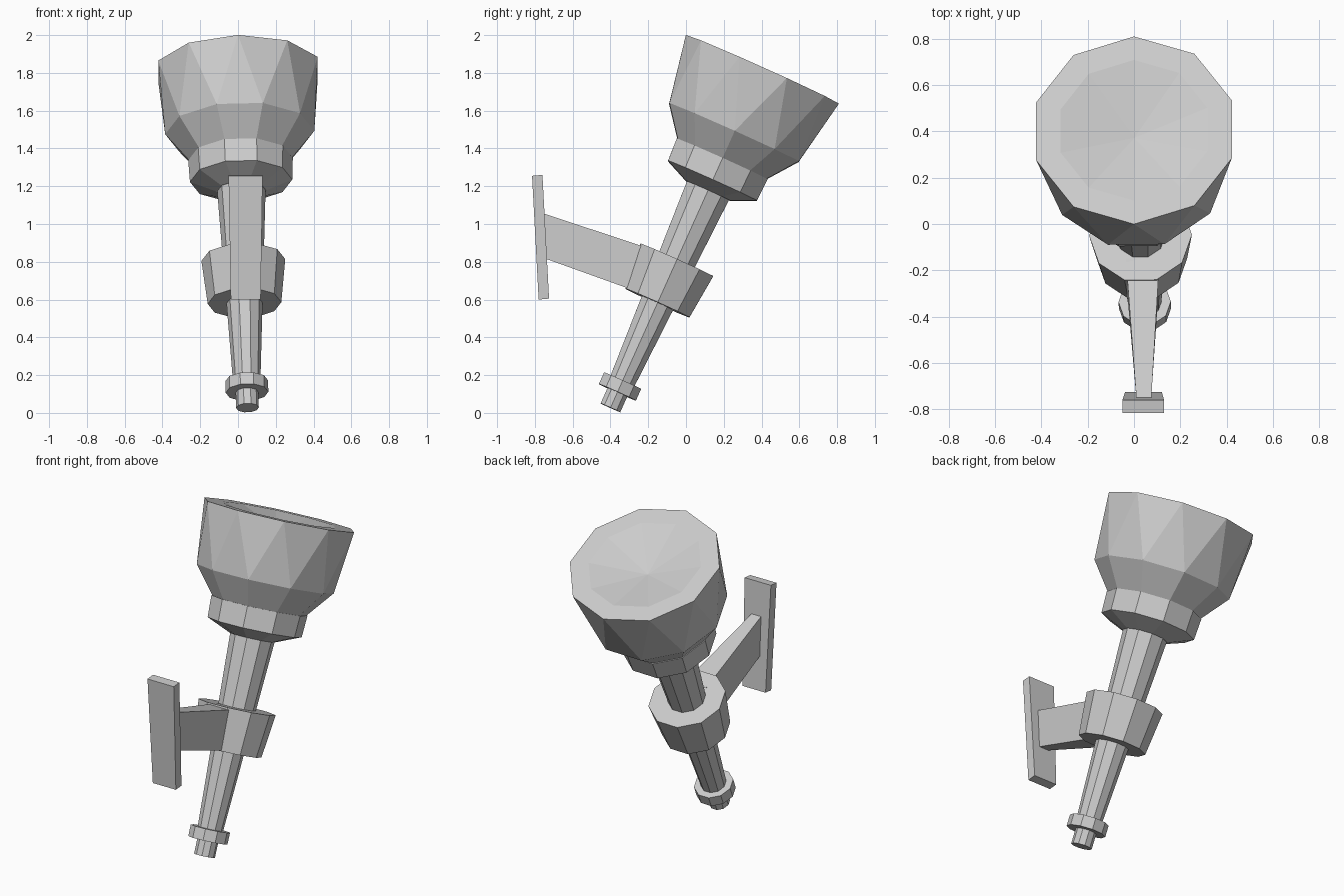
import bpy, bmesh, math
from mathutils import Vector

if "Cube" in bpy.data.objects:
    bpy.data.objects.remove(bpy.data.objects["Cube"])

# Leaning torch axis and its local frame
BASE = Vector((0.05, -0.40, 0.027))
TOP = Vector((0.0, 0.405, 1.82))
AXIS = (TOP - BASE).normalized()
SIDE = Vector((1, 0, 0))
SIDE = (SIDE - AXIS * SIDE.dot(AXIS)).normalized()
BACK = AXIS.cross(SIDE)
N = 10


def finish(name, bm):
    bmesh.ops.recalc_face_normals(bm, faces=bm.faces)
    mesh = bpy.data.meshes.new(name)
    bm.to_mesh(mesh)
    bm.free()
    ob = bpy.data.objects.new(name, mesh)
    bpy.context.collection.objects.link(ob)
    return ob


def turned(name, profile, apex=None):
    """Ten-sided rings along the axis: (distance, radius, half-step 0 or 1)."""
    bm = bmesh.new()
    rings = []
    for s, r, half in profile:
        ring = []
        for i in range(N):
            a = 2 * math.pi * (i + half * 0.5) / N
            p = BASE + AXIS * s + SIDE * (r * math.sin(a)) - BACK * (r * math.cos(a))
            ring.append(bm.verts.new(p))
        rings.append(ring)
    for k in range(len(rings) - 1):
        lo, hi = rings[k], rings[k + 1]
        for i in range(N):
            j = (i + 1) % N
            if profile[k][2] == profile[k + 1][2]:
                bm.faces.new((lo[i], lo[j], hi[j], hi[i]))
            else:  # staggered rings are joined by triangles
                bm.faces.new((lo[i], hi[j], hi[i]))
                bm.faces.new((lo[i], lo[j], hi[j]))
    bm.faces.new(rings[0][::-1])
    if apex is None:
        bm.faces.new(rings[-1])
    else:
        tip = bm.verts.new(BASE + AXIS * apex)
        for i in range(N):
            bm.faces.new((rings[-1][i], rings[-1][(i + 1) % N], tip))
    return finish(name, bm)


def side_prism(name, outline):
    """Closed solid from a side outline of (y, z, x_left, x_right)."""
    bm = bmesh.new()
    left = [bm.verts.new((xl, y, z)) for y, z, xl, xr in outline]
    right = [bm.verts.new((xr, y, z)) for y, z, xl, xr in outline]
    n = len(outline)
    bm.faces.new(left)
    bm.faces.new(right[::-1])
    for i in range(n):
        j = (i + 1) % n
        bm.faces.new((left[i], right[i], right[j], left[j]))
    return finish(name, bm)


# Torch, from the bottom up
turned("handle_tip", [(0, 0.06, 1), (0.12, 0.06, 1)])
turned("end_collar", [(0.09, 0.113, 1), (0.157, 0.113, 1)])
turned("handle", [(0.12, 0.071, 1), (1.30, 0.13, 1)])
turned("holder_ring", [(0.608, 0.195, 1), (0.858, 0.222, 1)])
turned("bowl_collar", [(1.26, 0.135, 1), (1.318, 0.271, 1), (1.444, 0.277, 1)])

# Faceted bowl with a flat rim and a shallow dish
turned("bowl", [(1.444, 0.272, 1), (1.598, 0.395, 1),
                (1.965, 0.444, 0), (1.965, 0.333, 0)], apex=1.885)

# Wall bracket
side_prism("bracket_arm", [(-0.75, 1.055, 0.01, 0.075), (-0.15, 0.855, -0.035, 0.11),
                           (-0.23, 0.632, -0.035, 0.11), (-0.74, 0.815, 0.01, 0.075)])
side_prism("wall_plate", [(-0.815, 1.255, -0.05, 0.13), (-0.76, 1.26, -0.05, 0.13),
                          (-0.725, 0.605, -0.038, 0.12), (-0.78, 0.60, -0.038, 0.12)])
